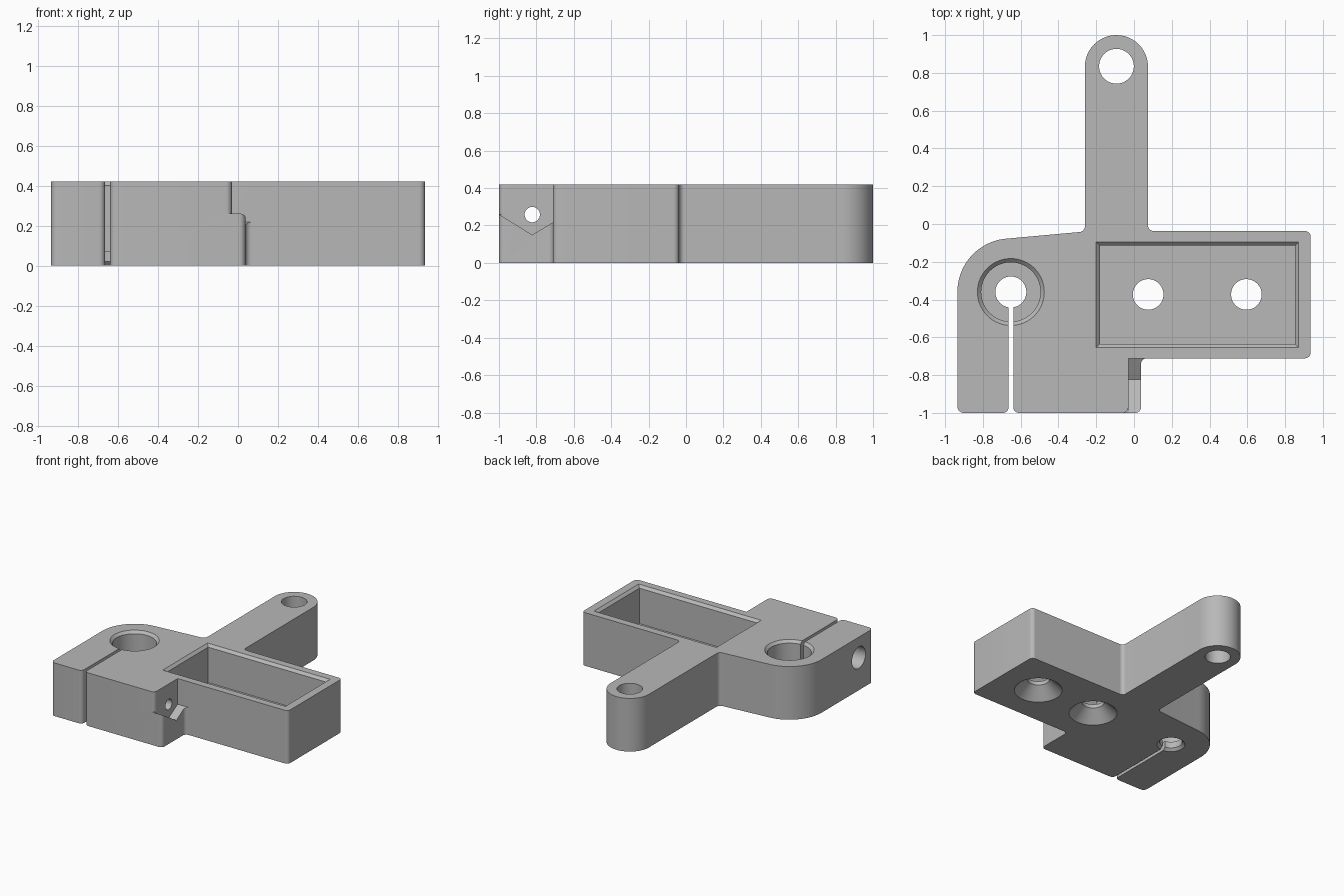
import bpy, bmesh, math
from mathutils import Vector, Matrix

if "Cube" in bpy.data.objects:
    bpy.data.objects.remove(bpy.data.objects["Cube"], do_unlink=True)

HEIGHT = 0.42

grey = bpy.data.materials.new("plain grey")
grey.use_nodes = True
grey.diffuse_color = (0.48, 0.48, 0.48, 1)
grey.node_tree.nodes["Principled BSDF"].inputs["Base Color"].default_value = grey.diffuse_color


def make_object(name, bm):
    bmesh.ops.recalc_face_normals(bm, faces=bm.faces)
    mesh = bpy.data.meshes.new(name)
    bm.to_mesh(mesh)
    bm.free()
    mesh.materials.append(grey)
    obj = bpy.data.objects.new(name, mesh)
    bpy.context.collection.objects.link(obj)
    return obj


def rounded(corners):
    """Polygon from (x, y, fillet radius) corners."""
    out = []
    for i, (x, y, r) in enumerate(corners):
        p = Vector((x, y))
        if not r:
            out.append(p)
            continue
        a = (Vector(corners[i - 1][:2]) - p).normalized()
        b = (Vector(corners[(i + 1) % len(corners)][:2]) - p).normalized()
        half = a.angle(b) / 2
        centre = p + (a + b).normalized() * (r / math.sin(half))
        start = p + a * (r / math.tan(half)) - centre
        end = p + b * (r / math.tan(half)) - centre
        sweep = start.angle_signed(end)
        steps = 24 if r > 0.1 else 8
        for k in range(steps + 1):
            out.append(centre + Matrix.Rotation(-sweep * k / steps, 2) @ start)
    return out


def prism(name, points, low, high, along_x=False):
    """Extrude a 2D polygon along z, or a (y, z) polygon along x."""
    bm = bmesh.new()
    place = (lambda p, h: (h, p[0], p[1])) if along_x else (lambda p, h: (p[0], p[1], h))
    face = bm.faces.new([bm.verts.new(place(p, low)) for p in points])
    top = bmesh.ops.extrude_face_region(bm, geom=[face])
    move = Vector(place((0, 0), high - low))
    verts = [g for g in top["geom"] if isinstance(g, bmesh.types.BMVert)]
    bmesh.ops.translate(bm, vec=move, verts=verts)
    return make_object(name, bm)


def turned(name, profile, centre, along_x=False, sides=64):
    """Closed solid turned from (radius, height) steps."""
    bm = bmesh.new()
    rings = []
    for r, h in profile:
        ring = []
        for k in range(sides):
            t = math.tau * k / sides
            c, s = r * math.cos(t), r * math.sin(t)
            co = (h, c, s) if along_x else (c, s, h)
            ring.append(bm.verts.new(Vector(co) + Vector(centre)))
        rings.append(ring)
    for lower, upper in zip(rings, rings[1:]):
        for k in range(sides):
            n = (k + 1) % sides
            bm.faces.new((lower[k], lower[n], upper[n], upper[k]))
    bm.faces.new(rings[0])
    bm.faces.new(rings[-1])
    return make_object(name, bm)


def pocket_cutter():
    """Rectangular pocket with a chamfered rim."""
    bm = bmesh.new()
    rings = []
    for inset, z in ((0.02, 0.12), (0.02, HEIGHT - 0.02), (0, HEIGHT), (0, 0.6)):
        x0, x1, y0, y1 = -0.2 + inset, 0.872 - inset, -0.655 + inset, -0.095 - inset
        rings.append([bm.verts.new((x, y, z))
                      for x, y in ((x0, y0), (x1, y0), (x1, y1), (x0, y1))])
    for lower, upper in zip(rings, rings[1:]):
        for k in range(4):
            n = (k + 1) % 4
            bm.faces.new((lower[k], lower[n], upper[n], upper[k]))
    bm.faces.new(rings[0])
    bm.faces.new(rings[-1])
    return make_object("pocket_cutter", bm)


# Bracket plate: clamp block with slit, tray and arm in one outline
body = prism("clamp_bracket", rounded([
    (-0.935, -1, 0.035), (-0.664, -1, 0.03), (-0.664, -0.42, 0), (-0.639, -0.42, 0),
    (-0.639, -1, 0.03), (0.037, -1, 0.03), (0.037, -0.711, 0.03), (0.935, -0.711, 0.03),
    (0.935, -0.037, 0.03), (0.074, -0.037, 0.03), (0.074, 1, 0.167), (-0.26, 1, 0.167),
    (-0.26, -0.04, 0.03), (-0.935, -0.101, 0.283)]), 0, HEIGHT)

cutters = [pocket_cutter()]

# Stepped clamp bore
cutters.append(turned("bore_cutter", [
    (0.122, -0.02), (0.082, 0.02), (0.082, 0.07), (0.157, 0.07), (0.157, HEIGHT - 0.02),
    (0.177, HEIGHT), (0.177, 0.6)], (-0.652, -0.36, 0)))

# Arm hole
cutters.append(turned("arm_hole_cutter", [(0.092, -0.1), (0.092, 0.6)], (-0.093, 0.835, 0)))

# Countersunk tray holes
for x in (0.075, 0.595):
    cutters.append(turned("tray_hole_cutter", [
        (0.195, -0.02), (0.081, 0.09), (0.081, 0.2)], (x, -0.373, 0)))

# V-shaped notch beside the clamp block, and its rounded upper corner
cutters.append(prism("notch_cutter", [
    (-1.1, 0.32), (-1, 0.26), (-0.822, 0.15), (-0.711, 0.217), (-0.711, 0.6), (-1.1, 0.6)],
    -0.03, 0.2, along_x=True))
arc = [(-0.06 + 0.03 * math.sin(t), -0.97 - 0.03 * math.cos(t))
       for t in (math.pi / 2 * k / 8 for k in range(9))]
cutters.append(prism("corner_cutter", arc + [(-0.029, -1.01), (-0.06, -1.01)], 0.26, 0.6))

# Clamp screw hole with a wide head recess on the outer side
cutters.append(turned("screw_hole_cutter", [
    (0.085, -1.1), (0.085, -0.82), (0.041, -0.82), (0.041, 0.02)],
    (0, -0.822, 0.258), along_x=True, sides=48))

bpy.context.view_layer.objects.active = body
body.select_set(True)
for cutter in cutters:
    mod = body.modifiers.new(cutter.name, "BOOLEAN")
    mod.operation = "DIFFERENCE"
    mod.solver = "EXACT"
    mod.object = cutter
    bpy.ops.object.modifier_apply(modifier=mod.name)
for cutter in cutters:
    bpy.data.objects.remove(cutter, do_unlink=True)

bpy.ops.object.shade_smooth_by_angle(angle=math.radians(30))
